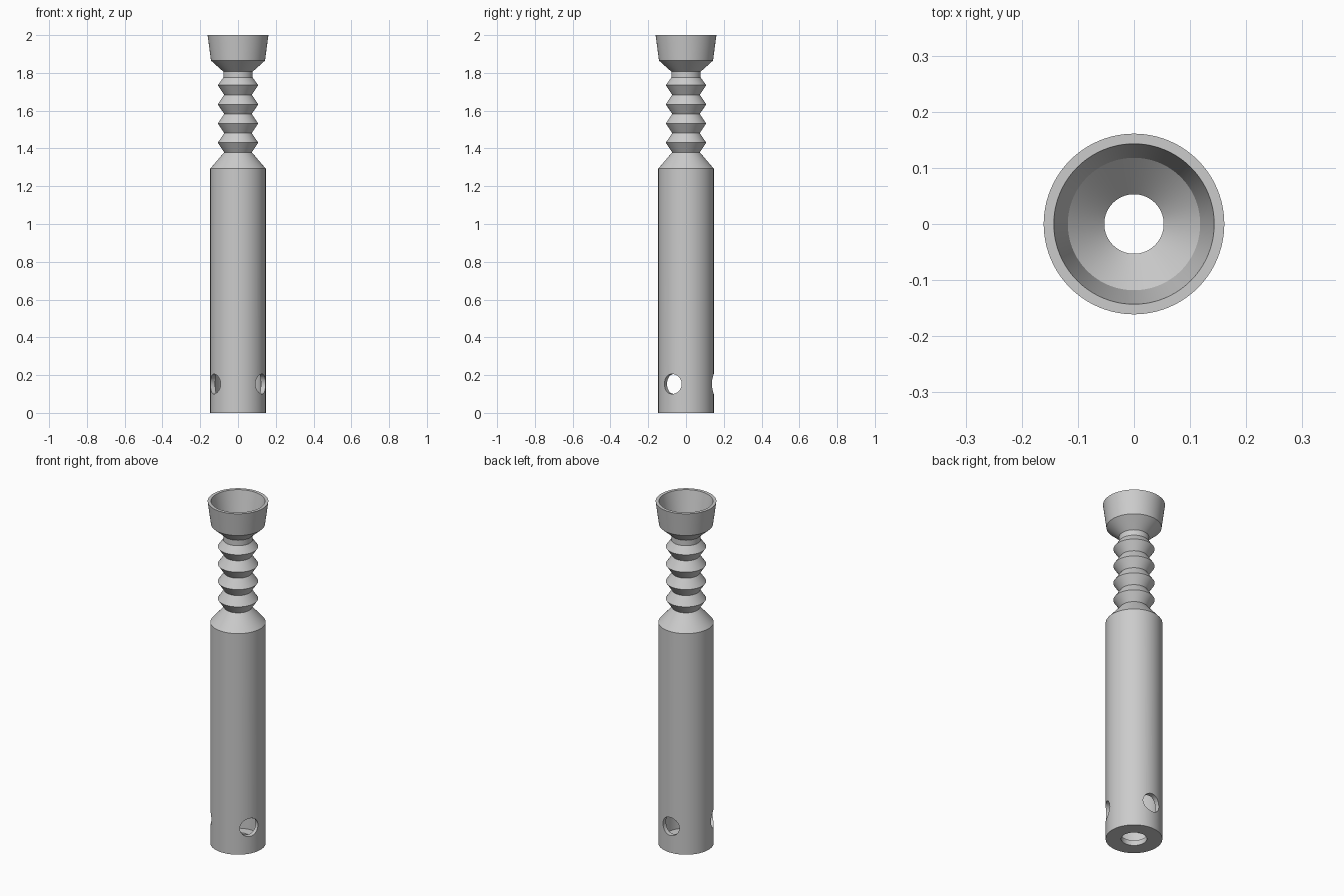
import bpy
import bmesh
from math import radians, cos, sin, pi
from mathutils import Matrix

if "Cube" in bpy.data.objects:
    bpy.data.objects.remove(bpy.data.objects["Cube"], do_unlink=True)

SEGMENTS = 96
WALL = 0.026

grey = bpy.data.materials.new("light_grey")
grey.use_nodes = True
colour = (0.6, 0.6, 0.6, 1)
grey.diffuse_color = colour
grey.node_tree.nodes["Principled BSDF"].inputs["Base Color"].default_value = colour


def add_object(name, bm):
    bmesh.ops.recalc_face_normals(bm, faces=bm.faces)
    mesh = bpy.data.meshes.new(name)
    bm.to_mesh(mesh)
    bm.free()
    obj = bpy.data.objects.new(name, mesh)
    bpy.context.collection.objects.link(obj)
    mesh.materials.append(grey)
    return obj


def lathe(name, profile):
    """Revolve a closed (radius, height) profile around z."""
    bm = bmesh.new()
    verts = [bm.verts.new((r, 0, z)) for r, z in profile]
    edges = [bm.edges.new((a, b)) for a, b in zip(verts, verts[1:] + verts[:1])]
    bmesh.ops.spin(bm, geom=verts + edges, cent=(0, 0, 0), axis=(0, 0, 1),
                   angle=2 * pi, steps=SEGMENTS, use_merge=True)
    bmesh.ops.remove_doubles(bm, verts=bm.verts, dist=1e-5)
    return add_object(name, bm)


# Bellows: alternating ridges and valleys, from the top down
ridge, valley, pitch = 0.107, 0.073, 0.1015
bellows = []
for i in range(4):
    z = 1.735 - i * pitch
    bellows += [(ridge, z), (valley, z - pitch / 2)]

# Outside: flared cup, neck, bellows, shoulder, straight body
outer = [(0.161, 2.0), (0.143, 1.865), (0.078, 1.807), (0.078, 1.775)]
outer += bellows + [(0.147, 1.293), (0.147, 0)]

# Inside: same course one wall thinner, with a floor opening at the base
inner = [(0.143, 2.0), (0.118, 1.875), (0.053, 1.812), (0.053, 1.775)]
inner += [(r - 0.02, z) for r, z in bellows]
inner += [(0.147 - WALL, 1.28), (0.147 - WALL, 0.03), (0.067, 0.03), (0.067, 0)]

tube = lathe("bellows_tube", outer + inner[::-1])

# Three round side holes near the base
for angle in (-30, 90, 210):
    a = radians(angle)
    bm = bmesh.new()
    place = (Matrix.Translation((0.14 * cos(a), 0.14 * sin(a), 0.153))
             @ Matrix.Rotation(a, 4, 'Z') @ Matrix.Rotation(pi / 2, 4, 'Y'))
    bmesh.ops.create_cone(bm, cap_ends=True, segments=48, radius1=0.053,
                          radius2=0.053, depth=0.16, matrix=place)
    cutter = add_object("hole_cutter", bm)
    cutter.hide_render = True
    cut = tube.modifiers.new("side_hole", 'BOOLEAN')
    cut.operation = 'DIFFERENCE'
    cut.solver = 'EXACT'
    cut.object = cutter
    bpy.context.view_layer.objects.active = tube
    bpy.ops.object.modifier_apply(modifier=cut.name)
    bpy.data.objects.remove(cutter, do_unlink=True)

# Smooth round walls, crisp ridges and rims
bpy.ops.object.select_all(action='DESELECT')
tube.select_set(True)
bpy.context.view_layer.objects.active = tube
bpy.ops.object.shade_smooth_by_angle(angle=radians(15))
